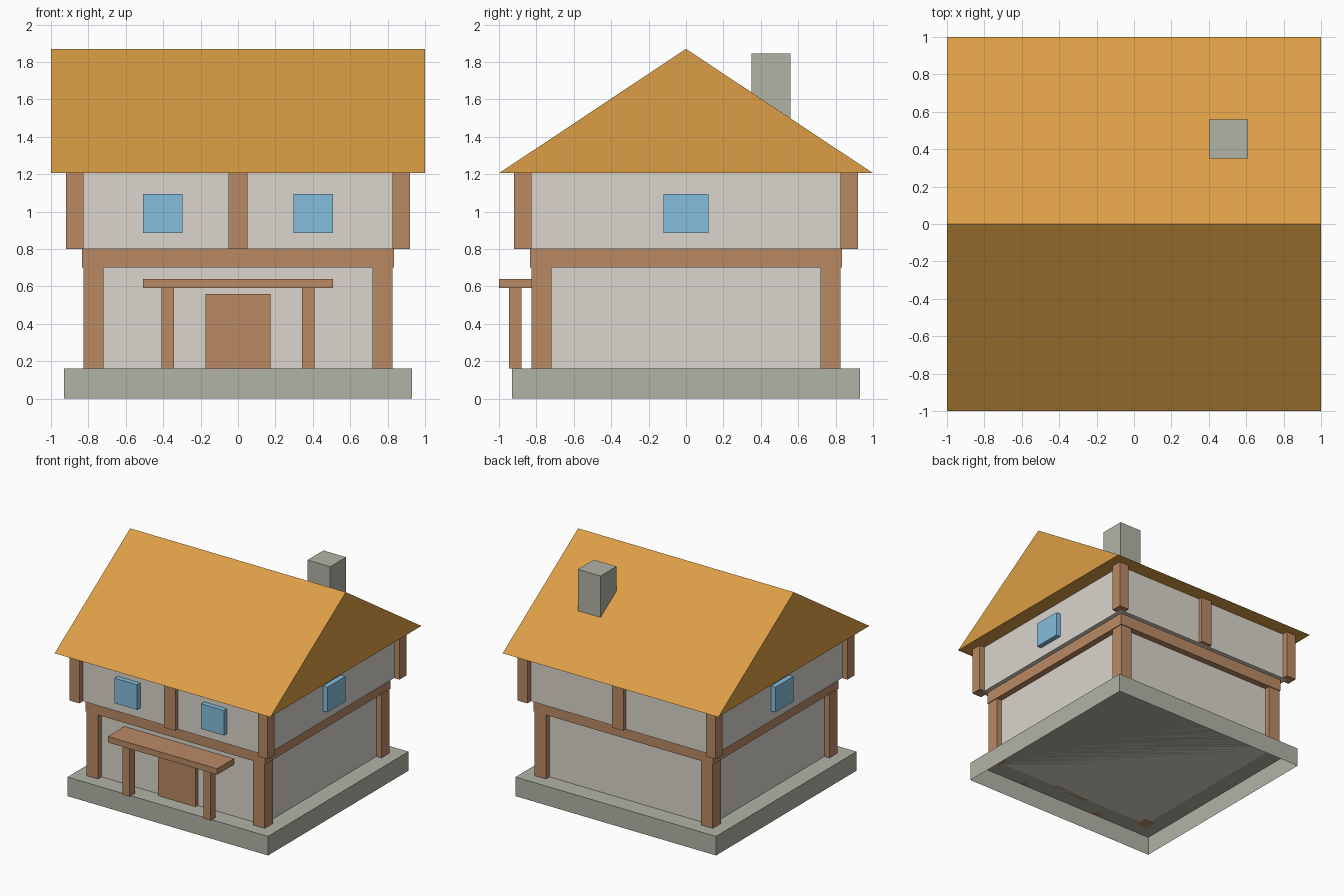
import bpy
import bmesh

cube = bpy.data.objects.get("Cube")
if cube:
    bpy.data.objects.remove(cube, do_unlink=True)


def material(name, rgb):
    lin = [(c / 255 / 12.92) if c < 11 else ((c / 255 + 0.055) / 1.055) ** 2.4 for c in rgb]
    m = bpy.data.materials.new(name)
    m.use_nodes = True
    m.diffuse_color = (*lin, 1)
    m.node_tree.nodes["Principled BSDF"].inputs["Base Color"].default_value = (*lin, 1)
    return m


STONE = material("stone grey", (178, 179, 166))
PLASTER = material("plaster", (219, 214, 205))
TIMBER = material("timber brown", (186, 138, 101))
THATCH = material("roof orange", (220, 158, 70))
GLASS = material("window blue", (133, 190, 221))


def finish(name, bm, mat):
    mesh = bpy.data.meshes.new(name)
    bm.to_mesh(mesh)
    bm.free()
    mesh.materials.append(mat)
    obj = bpy.data.objects.new(name, mesh)
    bpy.context.scene.collection.objects.link(obj)
    return obj


def box(name, mat, xs, ys, zs, open_bottom=False):
    """Box between the given (min, max) ranges."""
    bm = bmesh.new()
    bmesh.ops.create_cube(bm, size=1)
    for v in bm.verts:
        v.co = [r[0] if c < 0 else r[1] for c, r in zip(v.co, (xs, ys, zs))]
    if open_bottom:
        bm.normal_update()
        bmesh.ops.delete(bm, geom=[f for f in bm.faces if f.normal.z < -0.9], context="FACES_ONLY")
    return finish(name, bm, mat)


def span(centre, half):
    return (centre - half, centre + half)


FLOOR, BEAM, STOREY, EAVE, RIDGE = 0.16, 0.70, 0.80, 1.205, 1.87
WALL = 0.87

# Stone base, hollow underneath
box("foundation", STONE, span(0, 0.93), span(0, 0.93), (0, FLOOR), open_bottom=True)

# Storeys and the timber band between them
box("lower_walls", PLASTER, span(0, 0.78), span(0, 0.78), (FLOOR, BEAM))
box("timber_band", TIMBER, span(0, 0.833), span(0, 0.833), (BEAM, STOREY))
box("upper_walls", PLASTER, span(0, WALL), span(0, WALL), (STOREY, EAVE))

# Corner posts on both storeys
for sx, side in ((-1, "right"), (1, "left")):
    for sy, end in ((-1, "front"), (1, "back")):
        box(f"lower_post_{end}_{side}", TIMBER, span(sx * 0.773, 0.054),
            span(sy * 0.773, 0.054), (FLOOR, BEAM))
        box(f"upper_post_{end}_{side}", TIMBER, span(sx * 0.873, 0.046),
            span(sy * 0.873, 0.046), (STOREY, EAVE))

# Middle posts on the front and back
for sy, end in ((-1, "front"), (1, "back")):
    box(f"middle_post_{end}", TIMBER, span(0, 0.052), span(sy * 0.86, 0.045), (STOREY, EAVE))

# Windows: two in front, one on each gable side
WIN, SILL = 0.105, (0.885, 1.095)
for s, side in ((-1, "right"), (1, "left")):
    box(f"front_window_{side}", GLASS, span(s * 0.402, WIN), span(-WALL, 0.042), SILL)
    box(f"side_window_{side}", GLASS, span(s * WALL, 0.042), span(0, 0.12), SILL)

# Door and porch
box("door", TIMBER, span(0, 0.175), (-0.81, -0.76), (FLOOR, 0.56))
box("porch_roof", TIMBER, span(0, 0.507), (-1.0, -0.78), (0.59, 0.64))
for s, side in ((-1, "right"), (1, "left")):
    box(f"porch_post_{side}", TIMBER, span(s * 0.375, 0.034), span(-0.913, 0.034), (FLOOR, 0.59))

# Gable roof: a triangle extruded along x
bm = bmesh.new()
gable = bm.faces.new([bm.verts.new((-1, y, z)) for y, z in ((-1, EAVE), (1, EAVE), (0, RIDGE))])
extruded = bmesh.ops.extrude_face_region(bm, geom=[gable], use_keep_orig=True)
for v in extruded["geom"]:
    if isinstance(v, bmesh.types.BMVert):
        v.co.x = 1
bmesh.ops.recalc_face_normals(bm, faces=bm.faces)
finish("roof", bm, THATCH)

# Chimney on the back slope
box("chimney", STONE, span(0.505, 0.105), span(0.455, 0.105), (1.3, 1.845))
